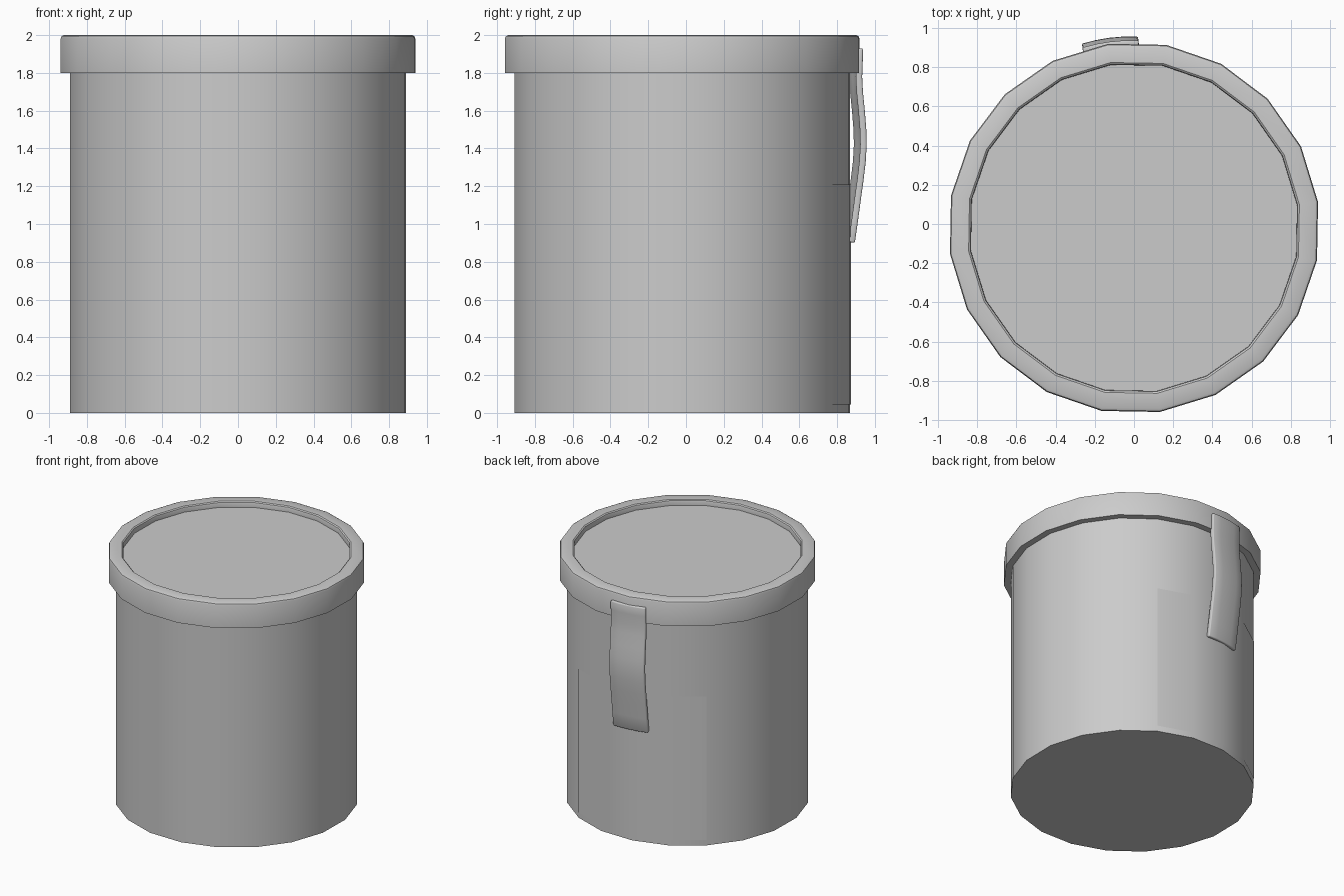
import bpy
import bmesh
from math import cos, sin, tan, radians

if "Cube" in bpy.data.objects:
    bpy.data.objects.remove(bpy.data.objects["Cube"])

SIDES = 20
CY = -0.02                 # jar axis in y
PHASE = radians(8)         # angle of the first polygon corner
STRAP_ANGLE = radians(97.3)


def finish(name, bm, angle=35, normals=True):
    if normals:
        bmesh.ops.recalc_face_normals(bm, faces=bm.faces)
    mesh = bpy.data.meshes.new(name)
    bm.to_mesh(mesh)
    bm.free()
    ob = bpy.data.objects.new(name, mesh)
    bpy.context.collection.objects.link(ob)
    bpy.ops.object.select_all(action='DESELECT')
    ob.select_set(True)
    bpy.context.view_layer.objects.active = ob
    bpy.ops.object.shade_smooth_by_angle(angle=radians(angle))
    return ob


def lathe(name, profile, cap):
    """Twenty-sided rings from (radius, z) points; cap the given ring."""
    bm = bmesh.new()
    rings = []
    for r, z in profile:
        rings.append([bm.verts.new((r * cos(PHASE + radians(18 * i)),
                                    CY + r * sin(PHASE + radians(18 * i)), z))
                      for i in range(SIDES)])
    for a, b in zip(rings, rings[1:]):
        for i in range(SIDES):
            j = (i + 1) % SIDES
            bm.faces.new((a[i], a[j], b[j], b[i]))
    f = bm.faces.new(rings[cap])
    if cap == 0:
        f.normal_flip()
    # outward orientation follows from the profile direction
    return finish(name, bm, normals=False)


# Jar body, capped at the bottom
lathe("jar_body", [(0.897, 0), (0.897, 1.8)], 0)

# Lid with overhanging skirt, softened rim and shallow recess
lathe("lid", [(0.897, 1.8), (0.948, 1.8), (0.948, 1.982), (0.943, 1.994),
              (0.93, 2.0), (0.852, 2.0), (0.843, 1.993), (0.84, 1.982),
              (0.84, 1.955)], -1)

# Label patch wrapped over four sides at the back
bm = bmesh.new()
cols = []
for k in range(5):
    a = PHASE + radians(18 * (3 + k))
    cols.append([bm.verts.new((0.901 * cos(a), CY + 0.901 * sin(a), z))
                 for z in (0.045, 1.21)])
for a, b in zip(cols, cols[1:]):
    bm.faces.new((a[0], b[0], b[1], a[1]))
finish("label", bm, normals=False)

# Wavy strap hanging from the lid: (outer radius, z) down its length
path = [(0.958, 1.93), (0.957, 1.86), (0.954, 1.78), (0.958, 1.70),
        (0.968, 1.60), (0.976, 1.50), (0.978, 1.42), (0.973, 1.33),
        (0.961, 1.23), (0.947, 1.13), (0.932, 1.02), (0.915, 0.90)]
ca, sa = cos(STRAP_ANGLE), sin(STRAP_ANGLE)
bm = bmesh.new()
rows = []
for r, z in path:
    row = []
    for t in (-0.145, -0.07, 0, 0.07, 0.145):
        rr = r - 0.012 * (t / 0.145) ** 2
        row.append(bm.verts.new((rr * ca + t * sa, CY + rr * sa - t * ca, z)))
    rows.append(row)
for a, b in zip(rows, rows[1:]):
    for i in range(4):
        bm.faces.new((a[i], b[i], b[i + 1], a[i + 1]))
bm.normal_update()
if bm.faces[:][0].normal.y < 0:
    bmesh.ops.reverse_faces(bm, faces=bm.faces[:])
strap = finish("strap", bm, 50, normals=False)
solid = strap.modifiers.new("thickness", 'SOLIDIFY')
solid.thickness = 0.034
solid.offset = -1
bev = strap.modifiers.new("soft_edges", 'BEVEL')
bev.width = 0.008
bev.segments = 2
bev.limit_method = 'ANGLE'
bev.angle_limit = radians(50)
